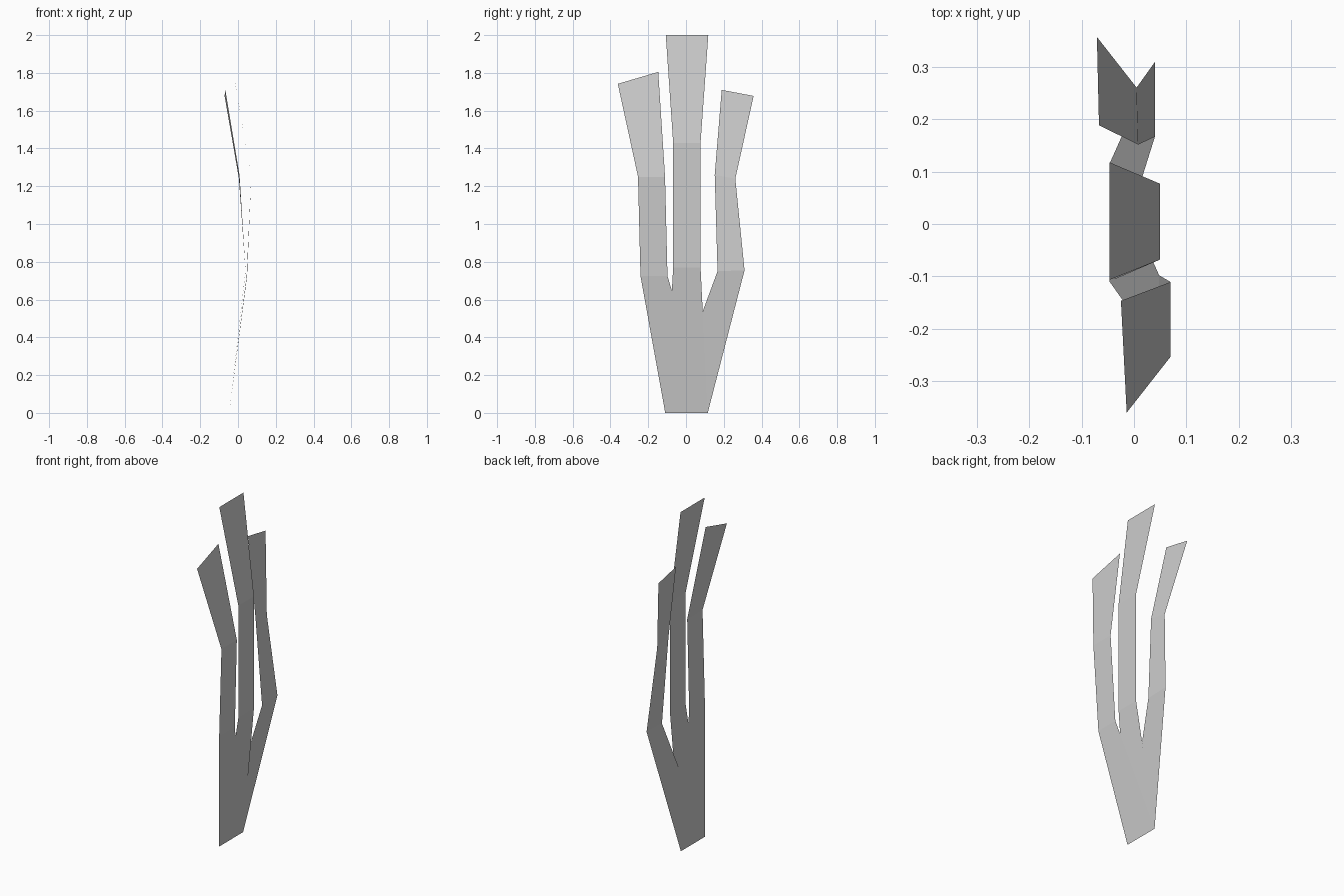
import bpy
import bmesh


def blade(name, rungs):
    """Paper-thin leaf: a ribbon of quads; each rung is a left and right edge point."""
    bm = bmesh.new()
    rows = [[bm.verts.new(p) for p in rung] for rung in rungs]
    for (a, b), (c, d) in zip(rows, rows[1:]):
        bm.faces.new((a, b, d, c))
    mesh = bpy.data.meshes.new(name)
    bm.to_mesh(mesh)
    bm.free()
    obj = bpy.data.objects.new(name, mesh)
    bpy.context.collection.objects.link(obj)


# Root edge shared by all three leaves
root = ((-0.047, -0.11, 0), (-0.047, 0.115, 0))

# Tall middle leaf
blade("middle_blade", [
    root,
    ((0.05, -0.068, 0.77), (0.05, 0.077, 0.77)),
    ((0.05, -0.068, 1.43), (0.05, 0.077, 1.43)),
    ((-0.047, -0.107, 2.0), (-0.047, 0.118, 2.0)),
])

# Leaf leaning towards the front
blade("front_blade", [
    root,
    ((0.046, -0.241, 0.725), (0.048, -0.098, 0.725)),
    ((0.07, -0.254, 1.25), (0.07, -0.111, 1.25)),
    ((-0.014, -0.361, 1.742), (-0.025, -0.147, 1.805)),
])

# Leaf leaning towards the back
blade("back_blade", [
    root,
    ((0.04, 0.167, 0.75), (0.04, 0.31, 0.755)),
    ((0.008, 0.152, 1.26), (0.005, 0.261, 1.24)),
    ((-0.067, 0.189, 1.71), (-0.071, 0.358, 1.678)),
])
